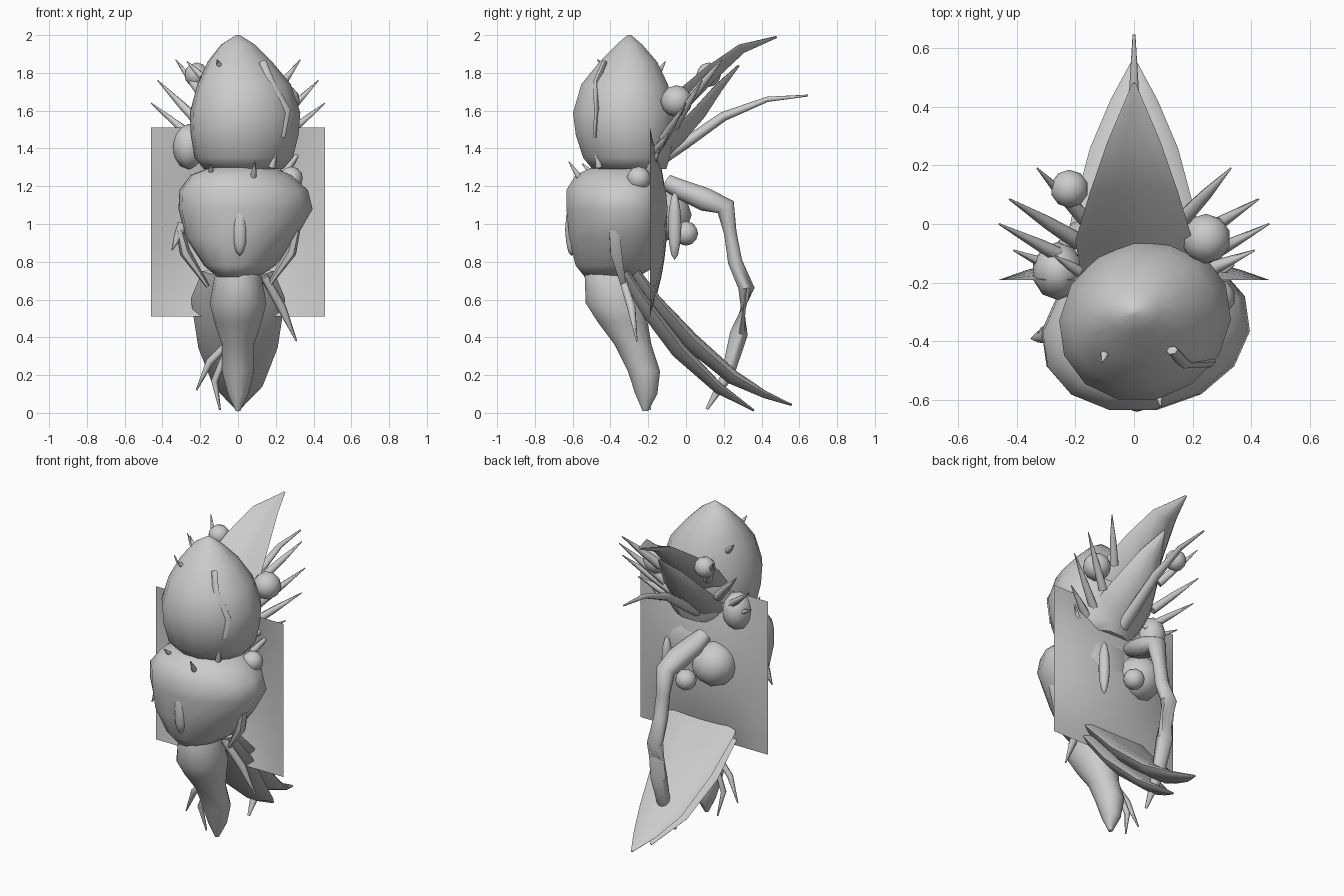
import bpy, bmesh, math
from mathutils import Vector


def finish(bm, name):
    bmesh.ops.recalc_face_normals(bm, faces=bm.faces)
    me = bpy.data.meshes.new(name)
    bm.to_mesh(me)
    bm.free()
    ob = bpy.data.objects.new(name, me)
    bpy.context.collection.objects.link(ob)
    return ob


def skin(bm, loops):
    n = len(loops[0])
    for l0, l1 in zip(loops, loops[1:]):
        for k in range(n):
            j = (k + 1) % n
            bm.faces.new((l0[k], l0[j], l1[j], l1[k]))
    bm.faces.new(loops[0])
    bm.faces.new(loops[-1])


def loft(name, rings, sides=10, curl=0.0):
    """Closed skin over rings of (x, y, z, half width, half depth)."""
    bm = bmesh.new()
    pts = [Vector(r[:3]) for r in rings]
    loops = []
    for i, r in enumerate(rings):
        t = (pts[min(i + 1, len(pts) - 1)] - pts[max(i - 1, 0)]).normalized()
        ref = Vector((1, 0, 0)) if abs(t.x) < 0.9 else Vector((0, 1, 0))
        side = (ref - t * ref.dot(t)).normalized()
        nrm = t.cross(side)
        if nrm.z < 0:
            nrm = -nrm
        a, b = r[3], r[4]
        loop = []
        for k in range(sides):
            u = 2 * math.pi * k / sides
            c, s = math.cos(u), math.sin(u)
            loop.append(bm.verts.new(pts[i] + side * a * c + nrm * (b * s + curl * a * c * c)))
        loops.append(loop)
    skin(bm, loops)
    return finish(bm, name)


def column(name, rings, sides=14, shear=0.0):
    """Upright body: rings of (z, x min, x max, y min, y max)."""
    bm = bmesh.new()
    loops = []
    for z, x0, x1, y0, y1 in rings:
        loop = []
        for k in range(sides):
            u = 2 * math.pi * k / sides
            dy = (y1 - y0) / 2 * math.sin(u)
            loop.append(bm.verts.new(((x0 + x1) / 2 + (x1 - x0) / 2 * math.cos(u) + shear * dy,
                                      (y0 + y1) / 2 + dy, z)))
        loops.append(loop)
    skin(bm, loops)
    return finish(bm, name)


def spike(name, base, tip, r):
    b, t = Vector(base), Vector(tip)
    m = b.lerp(t, 0.45)
    return loft(name, [(*b, r, r), (*m, r * 0.75, r * 0.75), (*t, 0.003, 0.003)], 6)


def ball(name, loc, r, scale=(1, 1, 1)):
    bm = bmesh.new()
    bmesh.ops.create_icosphere(bm, subdivisions=2, radius=r)
    for v in bm.verts:
        v.co = Vector(loc) + Vector([c * s for c, s in zip(v.co, scale)])
    return finish(bm, name)


# Head, torso and abdomen
column("head", [(1.29, -.18, .24, -.50, -.10), (1.35, -.23, .29, -.55, -.08),
                (1.47, -.25, .32, -.59, -.06), (1.59, -.255, .33, -.605, -.05),
                (1.74, -.215, .28, -.56, -.09), (1.86, -.16, .18, -.46, -.15),
                (1.95, -.09, .09, -.37, -.23), (2.0, -.01, .01, -.31, -.29)], shear=.1)
column("torso", [(.72, -.11, .11, -.54, -.25), (.78, -.18, .20, -.59, -.15),
                 (.93, -.28, .31, -.625, -.11), (1.08, -.315, .395, -.64, -.09),
                 (1.18, -.31, .37, -.64, -.10), (1.26, -.25, .28, -.59, -.13),
                 (1.31, -.12, .16, -.48, -.20)], shear=.15)
column("abdomen", [(.80, -.09, .09, -.52, -.28), (.72, -.125, .125, -.54, -.24),
                   (.58, -.15, .15, -.535, -.20), (.48, -.125, .125, -.47, -.20),
                   (.36, -.085, .085, -.38, -.18), (.22, -.085, .085, -.31, -.135),
                   (.10, -.055, .055, -.27, -.15), (.01, -.012, .012, -.23, -.20)])

# Billowing square sail behind the torso
bm = bmesh.new()
bmesh.ops.create_grid(bm, x_segments=10, y_segments=10, size=0.46)
for v in bm.verts:
    u, w = v.co.x / .46, v.co.y / .46
    v.co = (v.co.x, -.19 + .09 * (1 - u * u) * (1 - w * w), 1.01 + .5 * w)
finish(bm, "back_sail")

# Long pointed fins: upper pair, lower pair, and a slim horn at the nape
loft("upper_fin", [(0, -.12, 1.52, .18, .03), (0, 0, 1.64, .2, .035), (0, .15, 1.79, .15, .03),
                   (0, .3, 1.92, .09, .02), (0, .48, 1.99, .006, .006)], 10, .4)
loft("middle_fin", [(0, -.14, 1.34, .17, .025), (0, -.03, 1.45, .19, .03), (0, .08, 1.58, .14, .03),
                    (0, .18, 1.72, .08, .02), (0, .28, 1.84, .006, .006)], 10, .35)
loft("nape_horn", [(0, -.14, 1.34, .04, .035), (0, 0, 1.43, .04, .03), (0, .2, 1.57, .03, .025),
                   (0, .43, 1.66, .018, .014), (0, .645, 1.68, .005, .005)], 8)
loft("lower_fin", [(0, -.27, .74, .18, .03), (0, -.17, .59, .25, .04), (0, .02, .38, .21, .05),
                   (0, .25, .185, .15, .04), (0, .42, .095, .08, .02), (0, .56, .042, .006, .006)], 10, .1)
loft("under_fin", [(0, -.33, .74, .19, .03), (0, -.24, .59, .25, .04), (0, -.04, .33, .21, .045),
                   (0, .17, .13, .13, .03), (0, .36, .012, .006, .006)], 10, .1)

# Jointed rear limb
loft("rear_limb", [(-.06, -.10, 1.22, .05, .045), (-.04, -.02, 1.18, .07, .055),
                   (-.01, .10, 1.13, .075, .065), (0, .21, 1.09, .06, .055),
                   (0, .235, .95, .045, .035), (0, .26, .80, .045, .04),
                   (0, .32, .66, .05, .045), (0, .28, .42, .05, .05),
                   (0, .22, .20, .04, .035), (0, .11, .02, .008, .008)], 10)

# Mirrored back spikes
for s, side in ((1, "right"), (-1, "left")):
    for i, (b, t) in enumerate([((.17, .02, 1.66), (.33, .19, 1.87)),
                                ((.19, -.06, 1.52), (.425, .085, 1.76)),
                                ((.19, -.14, 1.42), (.46, 0, 1.64)),
                                ((.20, -.18, 1.36), (.41, -.09, 1.48))]):
        spike(f"{side}_back_spike_{i}", (s * b[0], b[1], b[2]), (s * t[0], t[1], t[2]), .03)

# Round knobs
ball("right_head_knob", (.245, -.05, 1.65), .085)
ball("left_head_knob", (-.22, .12, 1.79), .065)
ball("left_neck_knob", (-.26, -.16, 1.41), .11, (.8, .9, 1.1))
ball("right_shoulder_knob", (.28, -.25, 1.24), .065)
ball("back_knob", (0, .0, .95), .065)
ball("back_lump", (-.13, -.11, 1.05), .14)
ball("back_ridge", (.18, -.06, .99), .18, (.18, .2, 1))
ball("chest_ridge", (.01, -.605, .97), .14, (.28, .25, 1))

# Crest strip on the head, and flaps at the torso sides
loft("head_crest", [(.13, -.43, 1.86, .02, .015), (.17, -.475, 1.75, .025, .02),
                    (.25, -.47, 1.60, .03, .02), (.23, -.48, 1.46, .02, .012)], 6)
for s, side in ((1, "right"), (-1, "left")):
    loft(side + "_torso_flap", [(s * .31, -.38, .97, .02, .03), (s * .28, -.37, .85, .03, .035),
                                (s * .16, -.33, .67, .01, .015)], 6)

# Thin legs on the abdomen
loft("right_leg", [(.14, -.34, .72, .022, .022), (.23, -.29, .56, .025, .025),
                   (.31, -.26, .38, .004, .004)], 6)
loft("left_leg", [(-.06, -.25, .36, .02, .02), (-.15, -.24, .27, .02, .02),
                  (-.22, -.22, .12, .004, .004)], 6)
loft("left_rear_leg", [(-.07, -.22, .30, .018, .018), (-.125, -.21, .17, .018, .018),
                       (-.095, -.19, .015, .005, .005)], 6)

# Small warts and thorns
for i, (b, t, r) in enumerate([
        ((.08, -.56, 1.24), (.09, -.62, 1.33), .018),
        ((-.14, -.50, 1.27), (-.15, -.55, 1.32), .015),
        ((-.09, -.42, 1.82), (-.11, -.47, 1.87), .02),
        ((-.19, -.16, 1.78), (-.27, -.11, 1.86), .02),
        ((.18, -.46, 1.30), (.20, -.48, 1.40), .02),
        ((.24, -.20, 1.27), (.34, -.14, 1.40), .025),
        ((-.29, -.38, 1.0), (-.35, -.39, .86), .03)]):
    spike(f"thorn_{i}", b, t, r)

# Smooth shading with kept edges
for ob in bpy.data.objects:
    ob.select_set(True)
    bpy.context.view_layer.objects.active = ob
bpy.ops.object.shade_smooth_by_angle(angle=math.radians(62))
